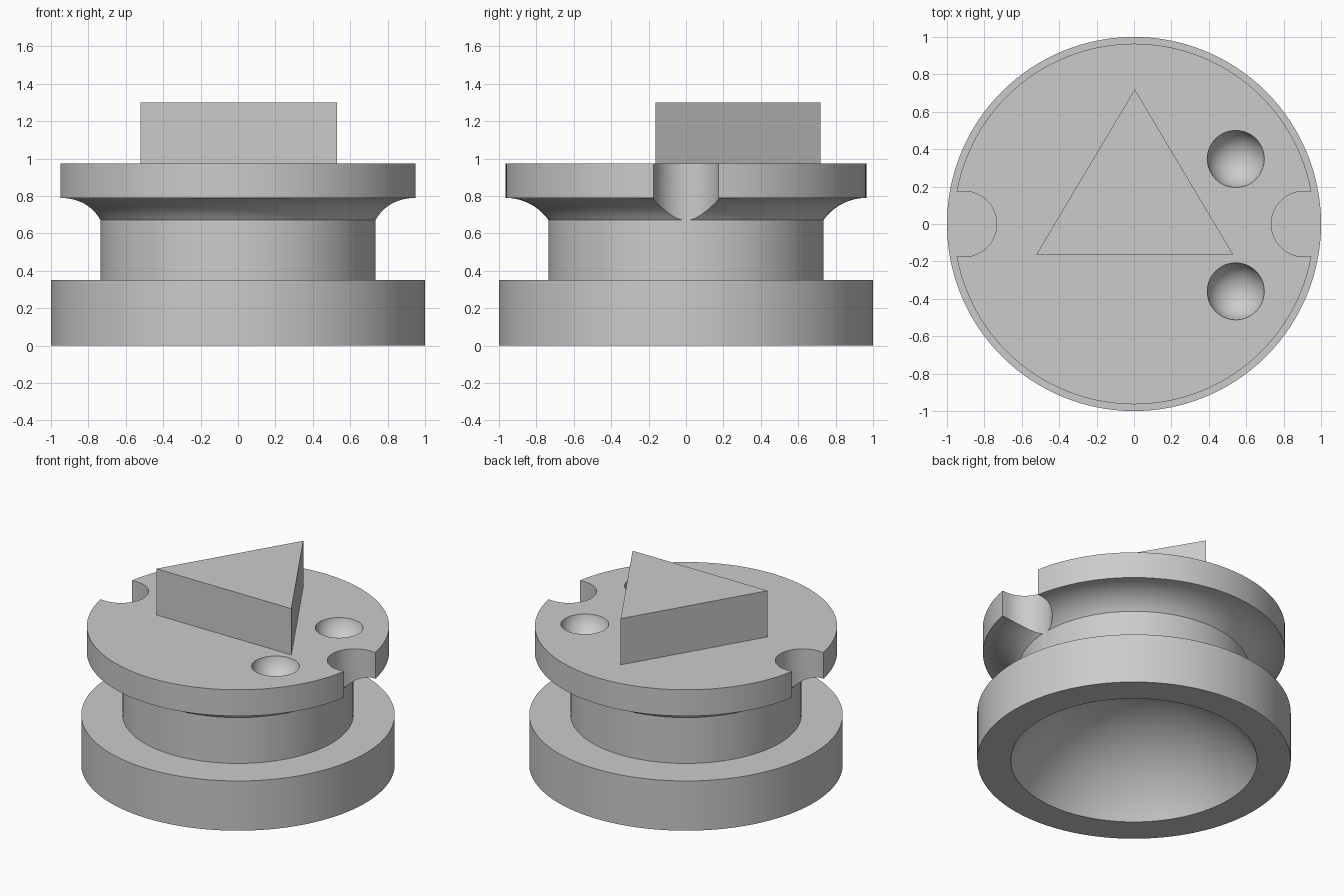
import bpy, bmesh
from math import sin, cos, pi, radians, degrees, asin, hypot

if "Cube" in bpy.data.objects:
    bpy.data.objects.remove(bpy.data.objects["Cube"], do_unlink=True)

GREY = (0.6, 0.6, 0.6, 1)
grey = bpy.data.materials.new("plain grey")
grey.use_nodes = True
grey.diffuse_color = GREY
grey.node_tree.nodes["Principled BSDF"].inputs["Base Color"].default_value = GREY


def add_object(name, bm):
    bmesh.ops.recalc_face_normals(bm, faces=bm.faces)
    mesh = bpy.data.meshes.new(name)
    bm.to_mesh(mesh)
    bm.free()
    mesh.materials.append(grey)
    obj = bpy.data.objects.new(name, mesh)
    bpy.context.collection.objects.link(obj)
    return obj


def lathe(name, profile, steps=128):
    bm = bmesh.new()
    verts = [bm.verts.new((r, 0, z)) for r, z in profile]
    edges = [bm.edges.new(pair) for pair in zip(verts, verts[1:])]
    bmesh.ops.spin(bm, geom=verts + edges, cent=(0, 0, 0), axis=(0, 0, 1),
                   angle=2 * pi, steps=steps)
    bmesh.ops.remove_doubles(bm, verts=bm.verts, dist=1e-4)
    return add_object(name, bm)


def prism(name, outline, bottom, top):
    bm = bmesh.new()
    face = bm.faces.new([bm.verts.new((x, y, bottom)) for x, y in outline])
    lifted = bmesh.ops.extrude_face_region(bm, geom=[face])["geom"]
    bmesh.ops.translate(bm, vec=(0, 0, top - bottom),
                        verts=[v for v in lifted if isinstance(v, bmesh.types.BMVert)])
    return add_object(name, bm)


def ball(name, x, y, z, radius):
    bm = bmesh.new()
    bmesh.ops.create_uvsphere(bm, u_segments=48, v_segments=24, radius=radius)
    bmesh.ops.translate(bm, vec=(x, y, z), verts=bm.verts)
    return add_object(name, bm)


def arc(cx, cz, radius, start, end, steps):
    angles = [radians(start + (end - start) * i / steps) for i in range(steps + 1)]
    return [(cx + radius * cos(a), cz + radius * sin(a)) for a in angles]


# Turned body: hollow underside, base ring, neck, flared underside, top disc
TOP, DISC, NECK, RIM = 0.975, 0.964, 0.736, 0.786
BOWL_DEPTH, FLARE_TOP, FLARE_RADIUS = 0.5, 0.79, 0.28
bowl_radius = (RIM ** 2 + BOWL_DEPTH ** 2) / (2 * BOWL_DEPTH)
bowl_centre = BOWL_DEPTH - bowl_radius
bowl = arc(0, bowl_centre, bowl_radius, 90,
           degrees(asin(-bowl_centre / bowl_radius)), 28)
bowl[0] = (0, BOWL_DEPTH)
flare_start = 90 + degrees(asin((DISC - NECK) / FLARE_RADIUS))
flare = arc(DISC, FLARE_TOP - FLARE_RADIUS, FLARE_RADIUS, flare_start, 90, 14)
body = lathe("turned_body", bowl + [(1, 0), (1, 0.35), (NECK, 0.35)]
             + flare + [(DISC, TOP), (0, TOP)])

# Side notches and round dimples in the top disc
cutters = []
for side, label in ((1, "left"), (-1, "right")):
    slot = [(side * x, y) for x, y in
            arc(0.909, 0, 0.175, 90, 270, 32) + [(1.2, -0.175), (1.2, 0.175)]]
    cutters.append(prism(label + "_notch_cutter", slot, 0.67, 1.2))
DIMPLE, LIFT = 0.153, 0.03
for y, label in ((0.348, "back"), (-0.36, "front")):
    cutters.append(ball(label + "_dimple_cutter", 0.544, y, TOP + LIFT,
                        hypot(DIMPLE, LIFT)))

bpy.context.view_layer.objects.active = body
for cutter in cutters:
    cutter.hide_render = True
    mod = body.modifiers.new(cutter.name, "BOOLEAN")
    mod.operation = "DIFFERENCE"
    mod.solver = "EXACT"
    mod.object = cutter
    bpy.ops.object.modifier_apply(modifier=mod.name)
    bpy.data.objects.remove(cutter, do_unlink=True)

bpy.ops.object.select_all(action="DESELECT")
body.select_set(True)
bpy.ops.object.shade_smooth_by_angle(angle=radians(25))

# Raised triangular block
prism("triangular_block", [(-0.522, -0.163), (0.53, -0.163), (0.004, 0.72)], TOP, 1.3)
